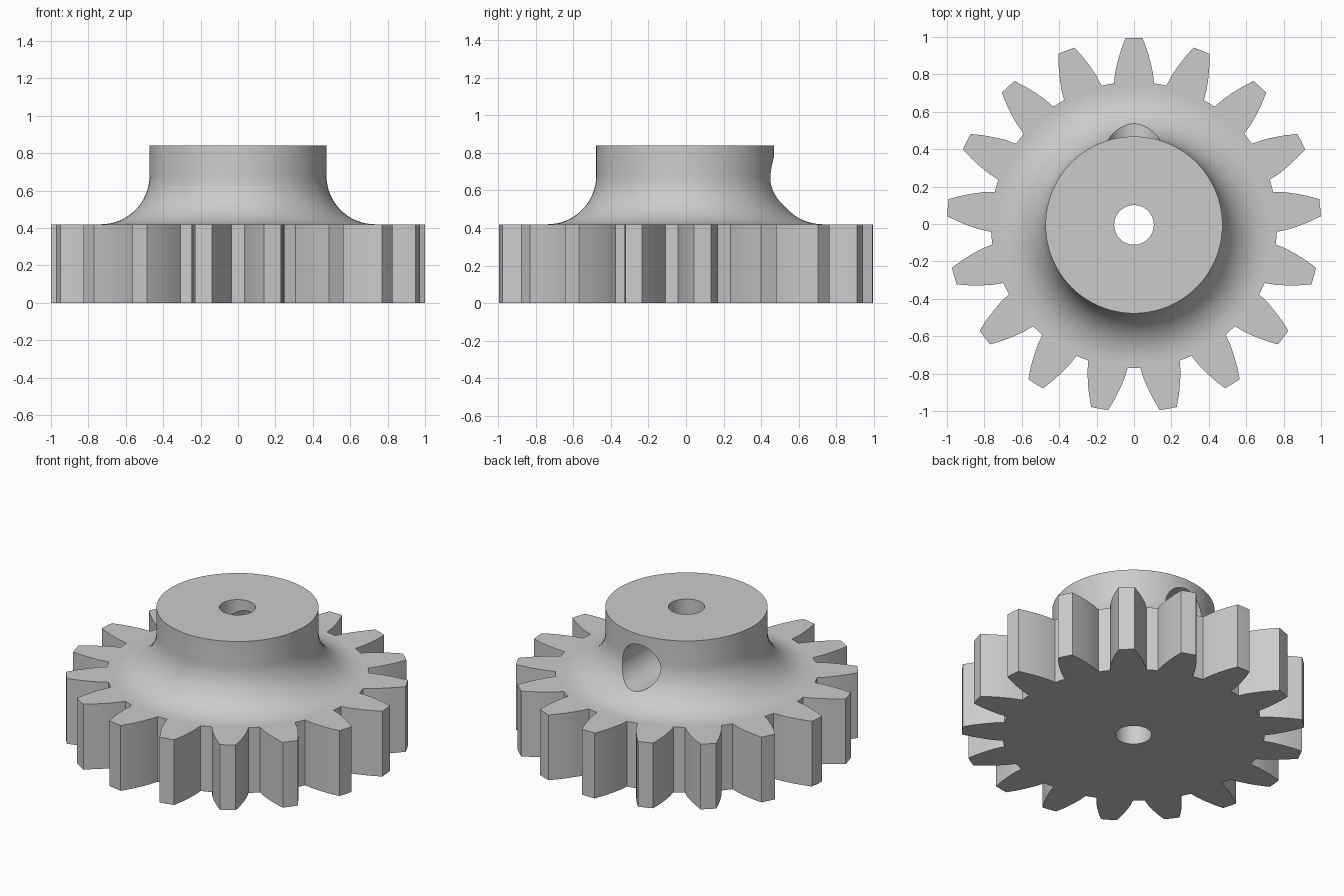
import bpy, bmesh, math
from mathutils import Matrix, Vector

if "Cube" in bpy.data.objects:
    bpy.data.objects.remove(bpy.data.objects["Cube"], do_unlink=True)

TEETH = 17
RIM_TOP, HUB_TOP = 0.42, 0.84
HUB_R, FILLET = 0.473, 0.26
BORE_R = 0.106
OFFSET = Vector((0, -0.005, 0))

steel = bpy.data.materials.new("plain_grey")
steel.use_nodes = True
steel.diffuse_color = (0.6, 0.6, 0.6, 1)
steel.node_tree.nodes["Principled BSDF"].inputs["Base Color"].default_value = (0.6, 0.6, 0.6, 1)


def make_object(name, bm):
    bmesh.ops.recalc_face_normals(bm, faces=bm.faces[:])
    mesh = bpy.data.meshes.new(name)
    bm.to_mesh(mesh)
    bm.free()
    mesh.materials.append(steel)
    obj = bpy.data.objects.new(name, mesh)
    bpy.context.collection.objects.link(obj)
    return obj


def toothed_rim():
    # Half tooth as (radius, half width), mirrored and repeated around the axis
    flank = [(0.765, 0.107), (0.82, 0.101), (0.88, 0.087), (0.94, 0.069), (1.0, 0.046)]
    half = [(r, math.asin(w / r)) for r, w in flank]
    tooth = [(r, -a) for r, a in half] + [(1.0, 0)] + [(r, a) for r, a in reversed(half)]
    bm = bmesh.new()
    verts = []
    for i in range(TEETH):
        middle = math.pi / 2 + i * math.tau / TEETH
        for r, a in tooth:
            verts.append(bm.verts.new((r * math.cos(middle + a), r * math.sin(middle + a), 0)))
    face = bm.faces.new(verts)
    extruded = bmesh.ops.extrude_face_region(bm, geom=[face])["geom"]
    top = [g for g in extruded if isinstance(g, bmesh.types.BMVert)]
    bmesh.ops.translate(bm, verts=top, vec=(0, 0, RIM_TOP))
    return make_object("gear_with_hub", bm)


def flared_hub():
    # Straight collar with a quarter-round flare, its foot sunk into the rim
    profile = [(0, HUB_TOP), (HUB_R, HUB_TOP)]
    for i in range(17):
        a = math.pi / 2 * i / 16
        profile.append((HUB_R + FILLET * (1 - math.cos(a)),
                        RIM_TOP + FILLET * (1 - math.sin(a))))
    profile += [(0.7, 0.2), (0, 0.2)]
    bm = bmesh.new()
    verts = [bm.verts.new((r, 0, z)) for r, z in profile]
    edges = [bm.edges.new(pair) for pair in zip(verts, verts[1:])]
    bmesh.ops.spin(bm, geom=verts + edges, cent=(0, 0, 0), axis=(0, 0, 1),
                   angle=math.tau, steps=96, use_merge=True)
    bmesh.ops.remove_doubles(bm, verts=bm.verts[:], dist=0.0001)
    return make_object("hub", bm)


def cylinder(name, radius, length, matrix):
    bm = bmesh.new()
    bmesh.ops.create_cone(bm, cap_ends=True, segments=48, radius1=radius,
                          radius2=radius, depth=length, matrix=matrix)
    return make_object(name, bm)


def combine(target, tool, operation):
    mod = target.modifiers.new("combine", 'BOOLEAN')
    mod.operation = operation
    mod.solver = 'EXACT'
    mod.object = tool
    bpy.ops.object.modifier_apply(modifier=mod.name)
    bpy.data.objects.remove(tool, do_unlink=True)


gear = toothed_rim()
bpy.ops.object.select_all(action='DESELECT')
bpy.context.view_layer.objects.active = gear
gear.select_set(True)
combine(gear, flared_hub(), 'UNION')

# Shaft bore, and the set screw hole that meets it from the back
combine(gear, cylinder("bore_cutter", BORE_R, 3, Matrix.Identity(4)), 'DIFFERENCE')
across = Matrix.Translation((0, 0.5, 0.64)) @ Matrix.Rotation(math.pi / 2, 4, 'X')
combine(gear, cylinder("screw_hole_cutter", 0.136, 1.0, across), 'DIFFERENCE')

gear.data.transform(Matrix.Translation(OFFSET))
bpy.ops.object.shade_smooth_by_angle(angle=math.radians(28))
# Keep the horizontal faces perfectly flat
for face in gear.data.polygons:
    face.material_index = 0
    if abs(face.normal.z) > 0.9999:
        face.use_smooth = False
